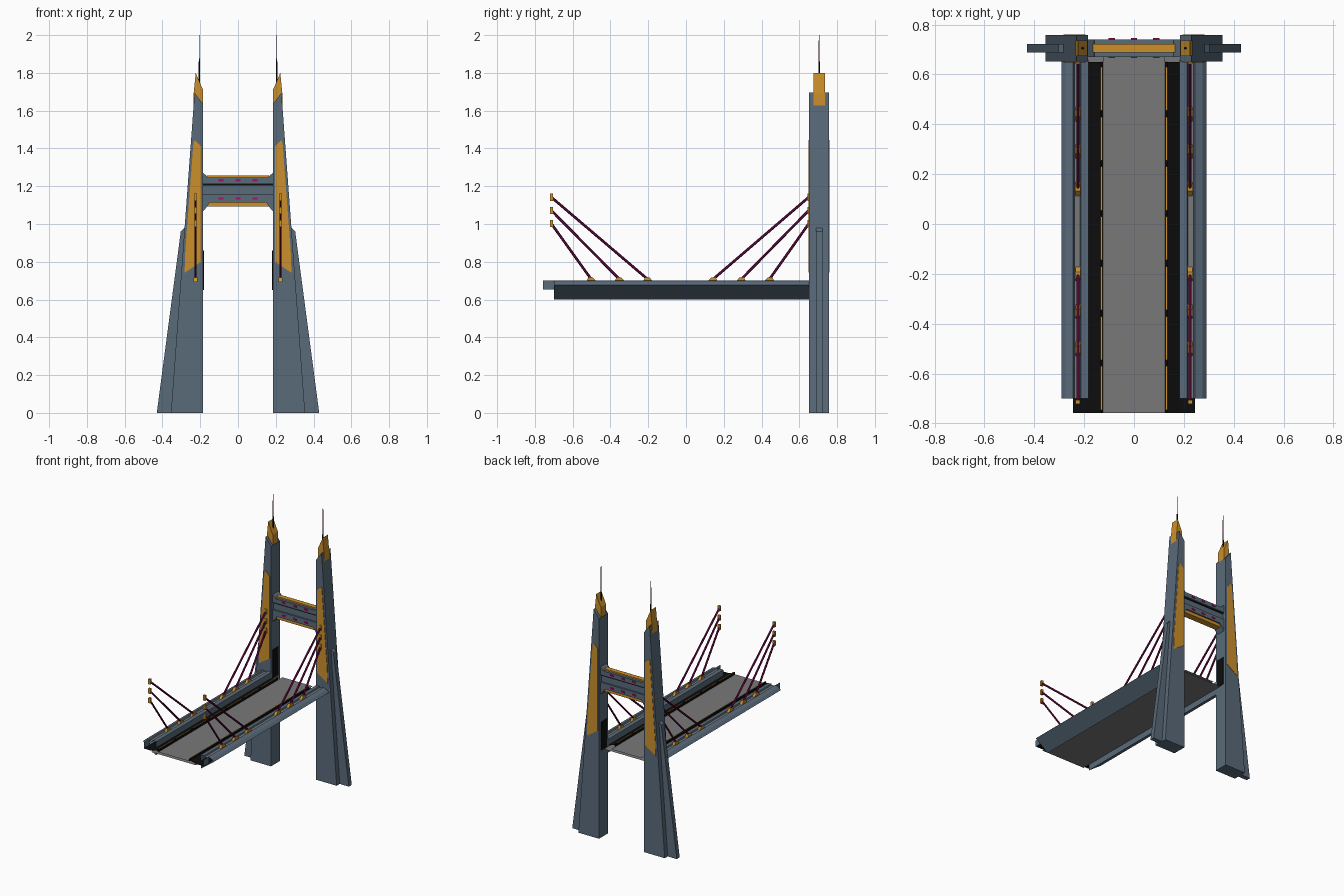
import bpy, bmesh
from mathutils import Vector

if "Cube" in bpy.data.objects:
    bpy.data.objects.remove(bpy.data.objects["Cube"])

def mat(name, rgb):
    m = bpy.data.materials.new(name)
    m.diffuse_color = (*rgb, 1)
    m.use_nodes = True
    m.node_tree.nodes["Principled BSDF"].inputs["Base Color"].default_value = m.diffuse_color
    return m

BLUE = mat("slate_blue", (0.10, 0.145, 0.195))
GOLD = mat("gold", (0.60, 0.28, 0.025))
PURPLE = mat("dark_magenta", (0.15, 0.003, 0.06))
PINK = mat("light_magenta", (0.45, 0.003, 0.15))
BLACK = mat("black", (0.004, 0.004, 0.004))
GRAY = mat("road_gray", (0.195, 0.19, 0.195))

def finish(name, bm, material, mirror, closed=True):
    if closed:
        bmesh.ops.recalc_face_normals(bm, faces=bm.faces)
    me = bpy.data.meshes.new(name)
    bm.to_mesh(me)
    bm.free()
    me.materials.append(material)
    ob = bpy.data.objects.new(name, me)
    bpy.context.collection.objects.link(ob)
    if mirror:
        mod = ob.modifiers.new("mirror", "MIRROR")
        mod.use_axis = (True, False, False)
        mod.use_mirror_merge = False
    return ob

def prism(name, pts, y0, y1, material, mirror=True):
    """Closed x/z profile extruded along y."""
    bm = bmesh.new()
    f = bm.faces.new([bm.verts.new((x, y0, z)) for x, z in pts])
    r = bmesh.ops.extrude_face_region(bm, geom=[f])
    vs = [v for v in r["geom"] if isinstance(v, bmesh.types.BMVert)]
    bmesh.ops.translate(bm, verts=vs, vec=(0, y1 - y0, 0))
    return finish(name, bm, material, mirror)

def sheet(name, pts, y0, y1, material, mirror=True):
    """Open x/z profile swept along y, without end caps."""
    bm = bmesh.new()
    a = [bm.verts.new((x, y0, z)) for x, z in pts]
    b = [bm.verts.new((x, y1, z)) for x, z in pts]
    for i in range(len(pts) - 1):
        bm.faces.new((a[i], a[i + 1], b[i + 1], b[i]))
    return finish(name, bm, material, mirror, False)

def box(name, x0, x1, y0, y1, z0, z1, material, mirror=True):
    return prism(name, [(x0, z0), (x1, z0), (x1, z1), (x0, z1)], y0, y1, material, mirror)

def rod(name, p, q, r1, r2, sides, material):
    p, q = Vector(p), Vector(q)
    bm = bmesh.new()
    bmesh.ops.create_cone(bm, cap_ends=True, segments=sides, radius1=r1, radius2=r2,
                          depth=(q - p).length)
    bmesh.ops.rotate(bm, verts=bm.verts, cent=(0, 0, 0),
                     matrix=Vector((0, 0, 1)).rotation_difference(q - p).to_matrix())
    bmesh.ops.translate(bm, verts=bm.verts, vec=(p + q) / 2)
    return finish(name, bm, material, True)

# Towers: tapered body, outer buttress fin, gold cap and spire
prism("tower_body", [(0.185, 0), (0.355, 0), (0.23, 1.695), (0.185, 1.635)], 0.652, 0.757, BLUE)
prism("tower_fin", [(0.30, 0), (0.43, 0), (0.303, 0.96), (0.283, 0.98), (0.26, 0.98)],
      0.688, 0.722, BLUE)
prism("tower_cap", [(0.186, 1.60), (0.235, 1.60), (0.235, 1.69), (0.224, 1.80), (0.186, 1.712)],
      0.674, 0.735, GOLD)
rod("spire_base", (0.205, 0.705, 1.72), (0.205, 0.705, 1.86), 0.006, 0.004, 6, BLACK)
rod("spire_tip", (0.205, 0.705, 1.86), (0.205, 0.705, 2.0), 0.003, 0.002, 6, PURPLE)
panel = [(0.195, 0.80), (0.283, 0.742), (0.279, 0.86), (0.236, 1.43), (0.228, 1.445), (0.195, 1.412)]
prism("tower_panel_front", panel, 0.648, 0.654, GOLD)
prism("tower_panel_back", panel, 0.755, 0.760, GOLD)
box("tower_inner_plate", 0.180, 0.187, 0.67, 0.735, 0.65, 0.86, BLACK)

# Cross beam: two flanges, recessed web, gold strips, corner brackets, lamps
box("beam_upper", -0.186, 0.186, 0.67, 0.74, 1.212, 1.246, BLUE, False)
box("beam_web", -0.186, 0.186, 0.682, 0.728, 1.15, 1.215, BLUE, False)
box("beam_lower", -0.186, 0.186, 0.67, 0.74, 1.115, 1.158, BLUE, False)
box("beam_groove_line", -0.186, 0.186, 0.679, 0.731, 1.203, 1.212, BLACK, False)
box("beam_gold_top", -0.165, 0.165, 0.688, 0.722, 1.24, 1.256, GOLD, False)
prism("beam_gold_bottom", [(-0.16, 1.092), (0.16, 1.092), (0.175, 1.118), (-0.175, 1.118)],
      0.68, 0.73, GOLD, False)
prism("beam_bracket_top", [(0.155, 1.24), (0.187, 1.24), (0.187, 1.272), (0.165, 1.254)],
      0.67, 0.74, BLUE)
prism("beam_bracket_bottom", [(0.145, 1.122), (0.165, 1.09), (0.187, 1.065), (0.187, 1.122)],
      0.67, 0.74, BLUE)
for z in (1.135, 1.231):
    for x in (-0.09, 0, 0.09):
        box("beam_lamp", x - 0.013, x + 0.013, 0.665, 0.745, z - 0.006, z + 0.006, PINK, False)

# Deck: open swept sheets
sheet("road", [(-0.125, 0.66), (0.125, 0.66)], -0.757, 0.70, GRAY, False)
sheet("deck_underside", [(0.185, 0.645), (-0.185, 0.645)], -0.757, 0.70, GRAY, False)
sheet("walkway", [(0.125, 0.66), (0.135, 0.668), (0.185, 0.655), (0.245, 0.655)], -0.757, 0.65, BLACK)
sheet("end_wall", [(0.245, 0.652), (0.245, 0.70)], -0.757, -0.69, BLUE)
sheet("side_girder", [(0.185, 0.60), (0.183, 0.70), (0.212, 0.702), (0.216, 0.692), (0.238, 0.692),
                      (0.244, 0.702), (0.274, 0.692), (0.291, 0.676), (0.185, 0.60)],
      -0.70, 0.66, BLUE)
sheet("girder_channel", [(0.217, 0.694), (0.237, 0.694)], -0.70, 0.65, GRAY)
sheet("curb", [(0.128, 0.66), (0.128, 0.679)], -0.757, 0.65, BLACK)
for i in range(7):
    y = -0.745 + i * 0.2
    sheet("curb_strip", [(0.126, 0.68), (0.134, 0.68)], y, y + 0.175, GOLD)

# Stay cables with anchors on deck and towers
def stay(y_top, z_top, y_deck):
    s = 1 if y_top > y_deck else -1
    rod("cable", (0.225, y_top, z_top), (0.225, y_deck, 0.705), 0.007, 0.007, 6, PURPLE)
    box("tower_anchor", 0.216, 0.234, y_top - 0.008, y_top + 0.008,
        z_top - 0.019, z_top + 0.019, GOLD)
    # wedge shaped deck anchor
    bm = bmesh.new()
    prof = [(-0.03, 0.692), (0.03, 0.692), (0.018, 0.716), (-0.008, 0.716)]
    f = bm.faces.new([bm.verts.new((0.215, y_deck + s * y, z)) for y, z in prof])
    r = bmesh.ops.extrude_face_region(bm, geom=[f])
    bmesh.ops.translate(bm, vec=(0.02, 0, 0),
                        verts=[v for v in r["geom"] if isinstance(v, bmesh.types.BMVert)])
    finish("deck_anchor", bm, GOLD, True)

for i in range(3):
    z = 1.142 - 0.07 * i
    stay(0.65, z, 0.14 + 0.15 * i)
    stay(-0.713, z, -0.20 - 0.15 * i)
